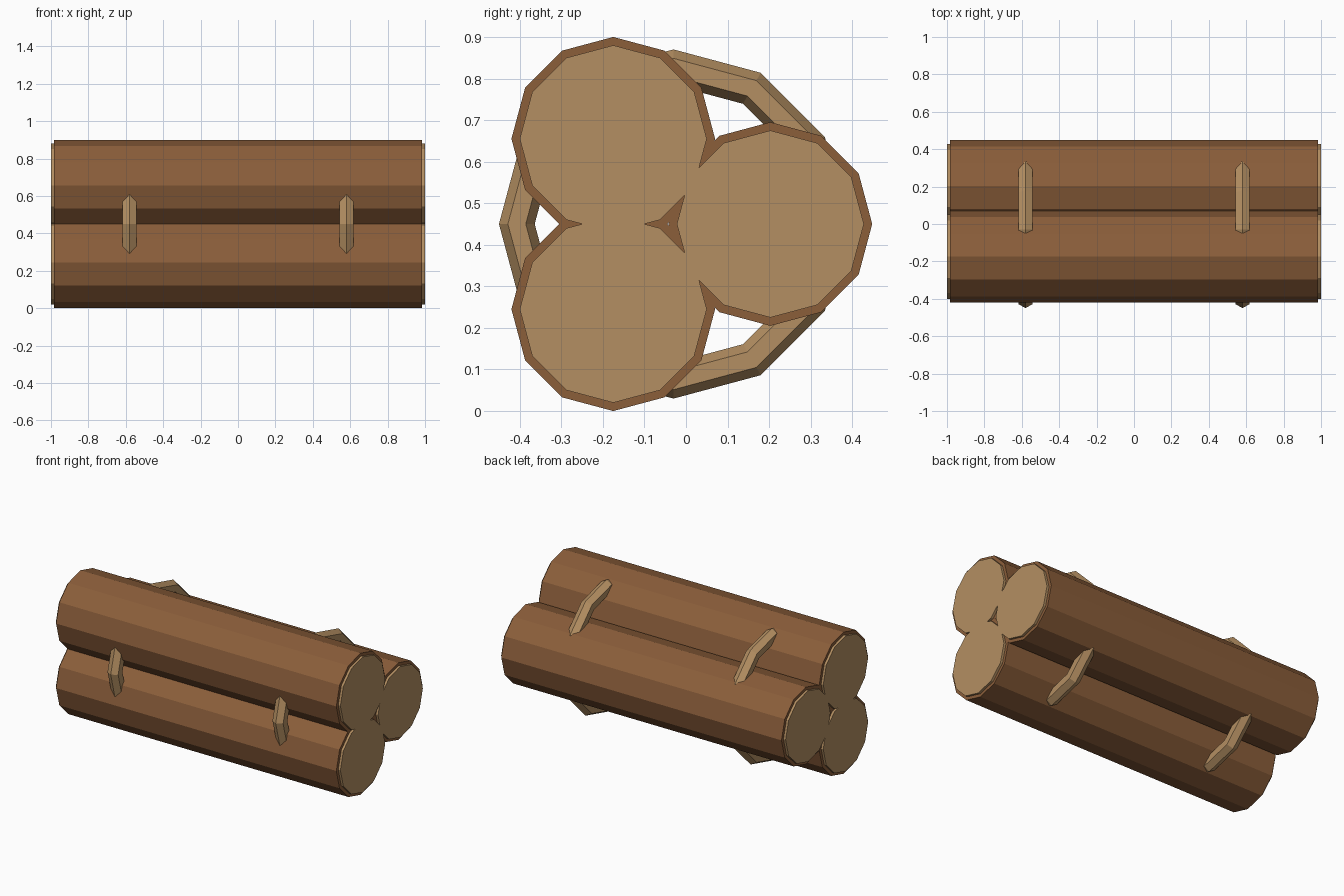
import bpy, math
from mathutils import Matrix

if "Cube" in bpy.data.objects:
    bpy.data.objects.remove(bpy.data.objects["Cube"])


def material(name, hex_code):
    rgb = [int(hex_code[i:i + 2], 16) / 255 for i in (0, 2, 4)]
    lin = [c / 12.92 if c <= 0.04045 else ((c + 0.055) / 1.055) ** 2.4 for c in rgb]
    mat = bpy.data.materials.new(name)
    mat.diffuse_color = (*lin, 1)
    mat.use_nodes = True
    mat.node_tree.nodes["Principled BSDF"].inputs["Base Color"].default_value = mat.diffuse_color
    return mat


BARK = material("bark brown", "8B5E3A")
CUT_WOOD = material("cut wood tan", "B48F62")
ROPE = material("rope tan", "B48F62")

TO_X = Matrix.Rotation(math.pi / 2, 4, 'Y')   # local z axis onto world x


def finish(name, mat):
    ob = bpy.context.object
    ob.name = name
    ob.data.materials.append(mat)
    ob.data.transform(TO_X)
    return ob


def cylinder(name, radius, length, loc, mat):
    bpy.ops.mesh.primitive_cylinder_add(vertices=12, radius=radius, depth=length, location=loc)
    return finish(name, mat)


# Three stacked logs with slightly raised cut ends
LOGS = {"upper": (-0.175, 0.655), "lower": (-0.175, 0.245), "back": (0.203, 0.45)}
for label, (y, z) in LOGS.items():
    cylinder(label + "_log", 0.245, 1.97, (0, y, z), BARK)
    for side, end in ((-1, "left"), (1, "right")):
        cylinder(f"{label}_log_{end}_cut_end", 0.225, 0.02, (side * 0.99, y, z), CUT_WOOD)

# Two rope hoops around the bundle
for side, end in ((-1, "left"), (1, "right")):
    bpy.ops.mesh.primitive_torus_add(major_segments=12, minor_segments=6, major_radius=0.377,
                                     minor_radius=0.043, location=(side * 0.58, -0.03, 0.45))
    finish(end + "_rope_hoop", ROPE)
